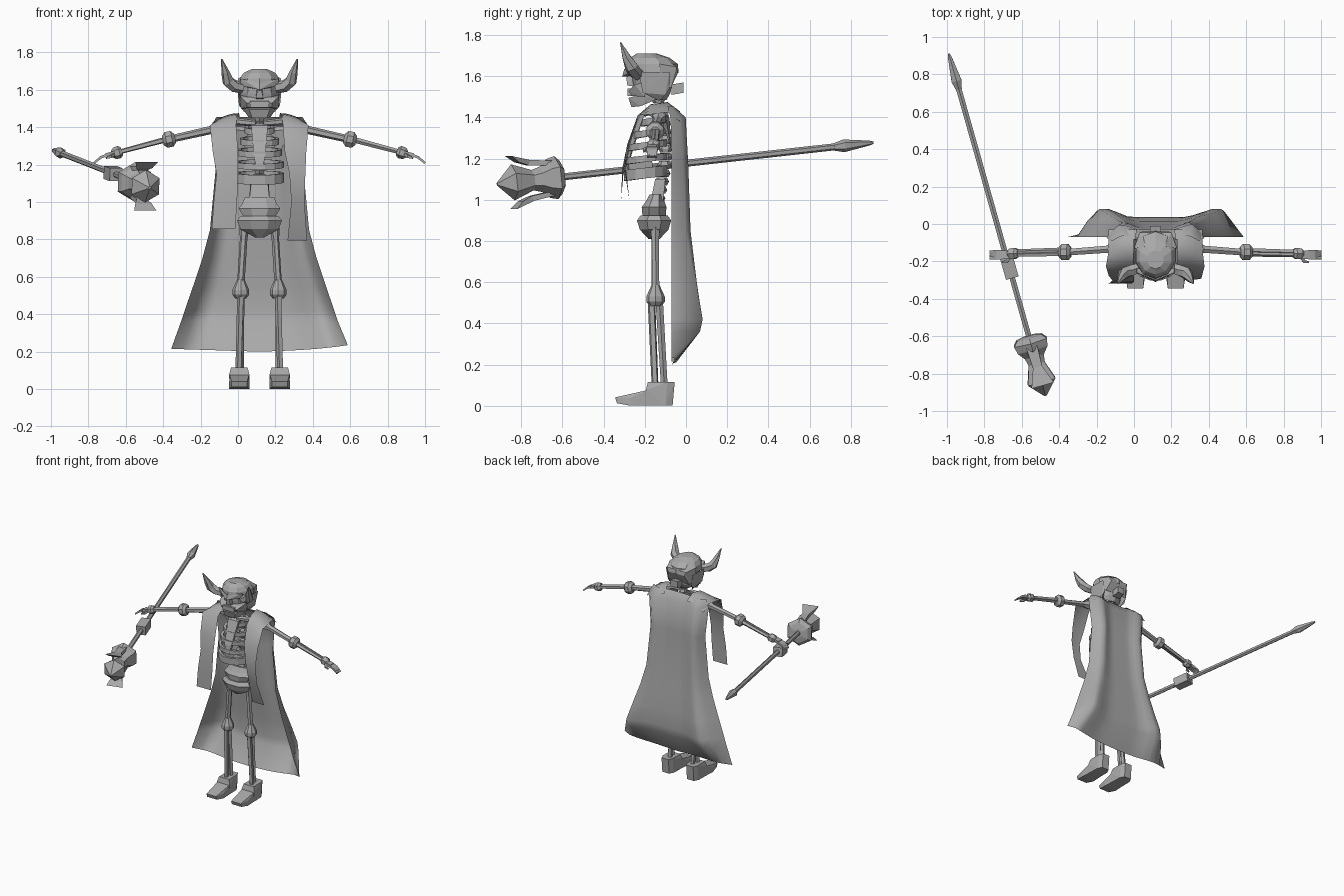
import bpy, bmesh, math
from mathutils import Vector

CX = 0.115                      # body centre line
mat = bpy.data.materials.new("bone_grey")
mat.diffuse_color = (0.4, 0.4, 0.4, 1)


def finish(name, bm, smooth=0, solid=True):
    if solid:
        bmesh.ops.recalc_face_normals(bm, faces=bm.faces[:])
    me = bpy.data.meshes.new(name)
    bm.to_mesh(me)
    bm.free()
    me.materials.append(mat)
    ob = bpy.data.objects.new(name, me)
    bpy.context.collection.objects.link(ob)
    if smooth:
        bpy.context.view_layer.objects.active = ob
        ob.select_set(True)
        bpy.ops.object.shade_smooth_by_angle(angle=math.radians(smooth))
        ob.select_set(False)
    return ob


def skin(bm, rings, cap=True, closed=False):
    vs = [[bm.verts.new(p) for p in r] for r in rings]
    n = len(vs[0])
    pairs = list(zip(vs, vs[1:])) + ([(vs[-1], vs[0])] if closed else [])
    for a, b in pairs:
        for i in range(n):
            j = (i + 1) % n
            bm.faces.new((a[i], a[j], b[j], b[i]))
    if cap and not closed:
        bm.faces.new(vs[0])
        bm.faces.new(vs[-1])


def loft(name, rows, n=8):
    """Stack of horizontal ellipses: (z, y, half width, half depth)."""
    bm = bmesh.new()
    skin(bm, [[(CX + rx * math.cos((i + .5) * math.tau / n),
                y + ry * math.sin((i + .5) * math.tau / n), z) for i in range(n)]
              for z, y, rx, ry in rows])
    return finish(name, bm)


def tube(name, pts, radii, n=6):
    """Tube of varying radius along a path."""
    pts = [Vector(p) for p in pts]
    rings = []
    for k, p in enumerate(pts):
        d = pts[min(k + 1, len(pts) - 1)] - pts[max(k - 1, 0)]
        q = d.to_track_quat('Z', 'Y')
        rings.append([p + q @ Vector((radii[k] * math.cos((i + .5) * math.tau / n),
                                      radii[k] * math.sin((i + .5) * math.tau / n), 0))
                      for i in range(n)])
    bm = bmesh.new()
    skin(bm, rings)
    return finish(name, bm)


def hull(name, pts):
    bm = bmesh.new()
    for p in pts:
        bm.verts.new(p)
    bmesh.ops.convex_hull(bm, input=bm.verts[:])
    return finish(name, bm)


def slab(name, rows):
    """Symmetric hull from (half width, y, z) rows."""
    return hull(name, [(CX + s * w, y, z) for w, y, z in rows for s in (-1, 1)])


def sheet(name, rows):
    bm = bmesh.new()
    vs = [[bm.verts.new(p) for p in r] for r in rows]
    for a, b in zip(vs, vs[1:]):
        for i in range(len(a) - 1):
            bm.faces.new((a[i], a[i + 1], b[i + 1], b[i]))
    return finish(name, bm, 80, False)


def rib(name, z, w, front, drop, h):
    """Flat band looping from the spine round to the breastbone."""
    yb, n, rings = -0.09, 14, []
    yc, ry = (front + yb) / 2, (yb - front) / 2
    for i in range(n):
        a = i * math.tau / n
        c, s = math.cos(a), math.sin(a)
        zz = z + drop * s
        rings.append([(CX + (w - t) * c, yc + (ry - t) * s, zz + e)
                      for t, e in ((0, -h), (0, h), (.02, h), (.02, -h))])
    bm = bmesh.new()
    skin(bm, rings, closed=True)
    finish(name, bm)


# Skull, jaw and teeth
loft("skull", [(1.485, -.15, .06, .055), (1.52, -.165, .095, .09), (1.58, -.165, .108, .10),
               (1.64, -.165, .10, .105), (1.68, -.17, .07, .08)], 10)
slab("cheekbones", [(.105, -.20, 1.57), (.10, -.25, 1.56), (.07, -.28, 1.53),
                    (.10, -.20, 1.50), (.065, -.265, 1.505)])
slab("upper_teeth", [(.05, -.285, 1.54), (.05, -.285, 1.505), (.06, -.2, 1.54), (.06, -.2, 1.505)])
slab("lower_jaw", [(.055, -.28, 1.495), (.04, -.265, 1.45), (.095, -.15, 1.53),
                   (.08, -.15, 1.485), (.06, -.22, 1.455)])
slab("nose", [(.012, -.29, 1.595), (.02, -.285, 1.555), (.02, -.24, 1.55), (.012, -.25, 1.62)])

# Helmet with peaked back rim
loft("helmet", [(1.615, -.165, .115, .13), (1.66, -.165, .11, .125), (1.69, -.175, .09, .095),
                (1.71, -.19, .045, .05)], 10)
slab("helmet_back_rim", [(.115, -.13, 1.66), (.113, -.12, 1.60), (.085, -.045, 1.645),
                         (.07, -.04, 1.615), (.095, -.075, 1.54), (.05, -.12, 1.70)])
slab("neck_knot", [(.03, -.07, 1.56), (.03, -.07, 1.51), (.03, -.012, 1.57), (.03, -.012, 1.52)])
for s in (-1, 1):
    X = lambda v: CX + s * v
    hull("helmet_brow", [(X(.0), -.31, 1.60), (X(.0), -.30, 1.635), (X(.10), -.26, 1.66),
                         (X(.105), -.25, 1.625), (X(.0), -.25, 1.60), (X(.10), -.2, 1.62)])
    hull("helmet_cheek_guard", [(X(.12), -.23, 1.62), (X(.118), -.08, 1.62), (X(.11), -.21, 1.52),
                                (X(.105), -.10, 1.51), (X(.08), -.13, 1.48), (X(.1), -.08, 1.54)])
    tube("horn", [(X(.09), -.235, 1.61), (X(.135), -.25, 1.62), (X(.168), -.265, 1.645),
                  (X(.183), -.29, 1.695), (X(.202), -.318, 1.765)], [.03, .033, .033, .022, .003], 6)

# Spine, rib cage and pelvis
for k in range(13):
    z = .99 + k * .04
    y = -.135 + .035 * math.sin(k / 12 * math.pi)
    w = .045 if k < 4 else .03
    loft("vertebra", [(z, y, w * .8, .025), (z + .018, y, w, .035), (z + .038, y, w * .8, .025)], 6)
for i, (z, w, f) in enumerate([(1.385, .08, -.22), (1.325, .105, -.26), (1.265, .12, -.285),
                               (1.20, .13, -.30), (1.13, .13, -.305)]):
    rib("rib_%d" % (i + 1), z, w, f, .012, .016 if i < 4 else .026)
slab("breastbone", [(.045, -.20, 1.42), (.045, -.225, 1.41), (.03, -.29, 1.24), (.03, -.265, 1.24),
                    (.015, -.30, 1.17), (.015, -.28, 1.17)])
slab("lumbar_plate", [(.045, -.15, 1.10), (.05, -.10, 1.10), (.055, -.17, 1.0), (.055, -.11, 1.0)])
loft("pelvis_top", [(.91, -.155, .085, .06), (.965, -.155, .12, .065), (.99, -.15, .10, .05),
                    (1.025, -.145, .085, .035)])
loft("pelvis_bowl", [(.81, -.155, .025, .03), (.855, -.155, .11, .075), (.90, -.155, .13, .09),
                     (.925, -.155, .11, .07)])

# Limbs, one side at a time
for s in (-1, 1):
    X = lambda v: CX + s * v
    side = "left" if s > 0 else "right"
    tube(side + "_collarbone", [(X(.02), -.20, 1.42), (X(.12), -.18, 1.43), (X(.22), -.14, 1.41)],
         [.016, .02, .022])
    hull(side + "_shoulder_blade", [(X(.06), -.08, 1.40), (X(.19), -.10, 1.41), (X(.09), -.07, 1.24),
                                    (X(.06), -.095, 1.38), (X(.18), -.12, 1.39)])
    tube(side + "_upper_arm", [(X(.19), -.13, 1.40), (X(.22), -.13, 1.395), (X(.26), -.135, 1.385),
                               (X(.46), -.15, 1.34)], [.025, .038, .022, .02])
    tube(side + "_elbow", [(X(.452), -.15, 1.342), (X(.468), -.15, 1.338), (X(.50), -.15, 1.332),
                           (X(.517), -.15, 1.329)], [.026, .046, .046, .026], 8)
    for o in (-.008, .008):
        tube(side + "_forearm", [(X(.50), -.15 + o, 1.334), (X(.76), -.157 + o, 1.265)],
             [.016, .013], 5)
    tube(side + "_wrist", [(X(.735), -.157, 1.272), (X(.75), -.157, 1.267), (X(.775), -.158, 1.26),
                           (X(.79), -.16, 1.256)], [.022, .034, .032, .018], 6)
    hull(side + "_palm", [(X(.77), -.165 + a, 1.262 + b) for a in (-.02, .02) for b in (-.012, .012)]
         + [(X(.825), -.165 + a, 1.25 + b) for a in (-.024, .024) for b in (-.012, .01)])
    for k in range(4):
        y = -.184 + k * .0125
        tube(side + "_finger", [(X(.82), y, 1.25), (X(.85), y, 1.238), (X(.885), y, 1.208)],
             [.01, .01, .007], 4)
    tube(side + "_thumb", [(X(.78), -.18, 1.255), (X(.795), -.2, 1.243), (X(.82), -.205, 1.235)],
         [.011, .011, .006], 4)

    tube(side + "_thigh", [(X(.08), -.15, .88), (X(.085), -.15, .80), (X(.10), -.148, .56)],
         [.028, .02, .02], 6)
    k0 = X(.1) - CX
    hull(side + "_knee", [(CX + k0 + r * math.cos(a * math.pi / 4), -.148 + r * math.sin(a * math.pi / 4), z)
                          for z, r in ((.585, .02), (.53, .045), (.505, .045), (.485, .03)) for a in range(8)])
    for yt, yb, xb in ((-.168, -.15, .112), (-.13, -.105, .10)):
        tube(side + "_shin", [(X(.1), yt, .51), (X(xb), yb, .09)], [.019, .017], 5)
    F = lambda rows: [(X(.108 + t * w), y, z) for w, y, z in rows for t in (-1, 1)]
    hull(side + "_boot", F([(.05, -.20, 0), (.03, -.065, 0), (.055, -.195, .075), (.044, -.185, .115),
                            (.03, -.055, .115), (.044, -.09, .115), (.048, -.10, 0)]))
    hull(side + "_boot_toe", F([(.05, -.19, 0), (.052, -.19, .075), (.054, -.27, .04), (.054, -.27, 0),
                                (.042, -.345, .04), (.042, -.335, .012)]))

# Staff: shaft, spear end, grip, ring, crystal and fins
A, B = Vector((-.99, .91, 1.278)), Vector((-.475, -.91, 1.077))
d = (B - A).normalized()
side_v = d.cross(Vector((0, 0, 1))).normalized()
up = side_v.cross(d)
S = lambda s, r=0, w=0: A + d * s + up * r + side_v * w
tube("staff_shaft", [S(.1), S(1.74)], [.017, .017], 6)
tube("staff_spear_end", [S(0), S(.02), S(.15), S(.2)], [.006, .012, .031, .018], 6)
hull("staff_grip", [S(s, r, w) for s in (1.13, 1.25) for r in (-.035, .035) for w in (-.035, .035)])
tube("staff_ring", [S(1.575), S(1.585), S(1.61), S(1.65), S(1.69)], [.035, .08, .105, .095, .06], 6)
tube("staff_crystal", [S(1.66), S(1.73), S(1.83), S(1.91)], [.07, .05, .088, .008], 6)
for s in (-1, 1):
    hull("staff_fin", [S(a, s * r, w * t) for a, r, w in
                       ((1.63, .085, .03), (1.66, .065, .03), (1.75, .075, .025), (1.74, .10, .025))
                       for t in (-1, 1)])
    hull("staff_fin_tip", [S(a, s * r, w * t) for a, r, w in
                           ((1.74, .10, .025), (1.75, .075, .025), (1.80, .095, .045), (1.84, .13, .062))
                           for t in (-1, 1)])

# Cape back: (z, half width, side y, back y, centre dip), with folds nearer the left edge low down
rows = []
for k, (z, w, ye, yb, dip) in enumerate([
        (1.455, .23, -.09, -.06, .02), (1.40, .262, -.075, 0, .03), (1.17, .235, -.07, .012, .035),
        (.85, .265, -.07, .025, .03), (.70, .305, -.07, .045, .03), (.55, .355, -.07, .068, .04),
        (.42, .40, -.07, .092, .055), (.36, .42, -.07, .078, .05), (.215, .472, -.07, -.045, .02)]):
    r = []
    for i in range(-8, 9):
        u = i / 8
        m = .7 + .15 * (u > 0) * min(1, k / 5)
        f = 1 - max(0, (abs(u) - m) / (1 - m)) ** 1.5
        bow = dip * min(1, 2 * max(0, 1 - abs(u) / m))
        r.append((CX + w * u, ye + (yb - bow - ye) * f,
                  z + (.02 * max(0, u) ** 3 - .015 * (1 - abs(u)) if z < .3 else 0)))
    rows.append(r)
sheet("cape_back", rows)

# Cape front panels hanging over each shoulder: (inner, outer, y, z)
start = [(.10, .25, -.03, 1.43), (.11, .25, -.09, 1.475), (.12, .255, -.17, 1.465)]
right = start + [(.125, .265, -.235, 1.41), (.115, .25, -.285, 1.27), (.115, .23, -.31, 1.15),
                 (.12, .245, -.315, 1.0), (.13, .255, -.318, .855)]
left = start + [(.125, .262, -.235, 1.41), (.135, .25, -.28, 1.27), (.16, .245, -.30, 1.15),
                (.17, .24, -.275, 1.0), (.15, .255, -.20, .795)]
for name, s, path in (("right", -1, right), ("left", 1, left)):
    sheet(name + "_cape_front", [
        [(CX + s * (a + (b - a) * t / 4), y + .008 * (t / 4) ** 2 * (2 < k < 6),
          z - (.05 * (t / 4) ** 2 if k < 3 else 0)) for t in range(5)]
        for k, (a, b, y, z) in enumerate(path)])
